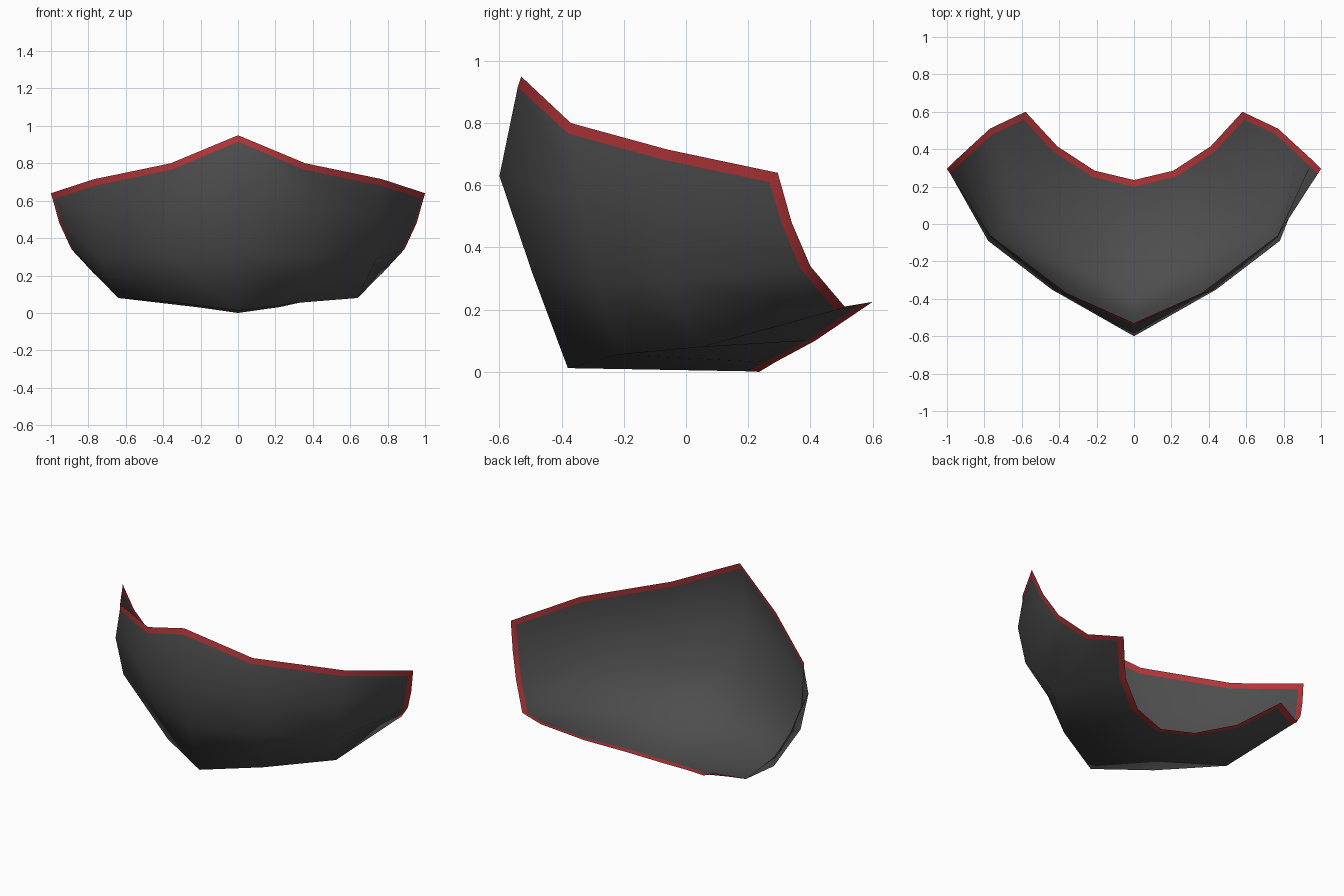
import bpy, bmesh

if "Cube" in bpy.data.objects:
    bpy.data.objects.remove(bpy.data.objects["Cube"])


def material(name, rgb):
    m = bpy.data.materials.new(name)
    m.diffuse_color = (*rgb, 1.0)
    m.use_nodes = True
    m.node_tree.nodes["Principled BSDF"].inputs["Base Color"].default_value = m.diffuse_color
    return m


# Half profile rows (centre line to side), from top rim down to the rear chin edge
rows = [
    [(0, -.53, .95), (.36, -.37, .80), (.77, -.06, .715), (1.0, .295, .64)],
    [(0, -.60, .63), (.44, -.35, .56), (.78, -.09, .515), (.955, .34, .48)],
    [(0, -.495, .32), (.39, -.29, .30), (.74, -.07, .29), (.89, .40, .34)],
    [(0, -.38, .012), (.33, -.22, .055), (.64, .05, .08), (.77, .51, .21)],
    [(0, .235, 0), (.21, .285, .03), (.41, .415, .10), (.58, .60, .225)],
]

bm = bmesh.new()

# Mask sheet: each row is mirrored across the centre and joined to the next
grid = []
for row in rows:
    full = [(-x, y, z) for x, y, z in reversed(row[1:])] + row
    grid.append([bm.verts.new(p) for p in full])
for upper, lower in zip(grid, grid[1:]):
    for i in range(len(upper) - 1):
        bm.faces.new((upper[i], lower[i], lower[i + 1], upper[i + 1]))
bm.normal_update()

# Trim band running all around the open edge
trim = bmesh.ops.inset_region(bm, faces=bm.faces[:], thickness=.035,
                              use_boundary=True, use_even_offset=True)["faces"]
for f in bm.faces:
    f.smooth = True
for f in trim:
    f.material_index = 1

mesh = bpy.data.meshes.new("face_guard")
bm.to_mesh(mesh)
bm.free()
mesh.materials.append(material("charcoal", (.075, .075, .075)))
mesh.materials.append(material("red trim", (.45, .035, .04)))
guard = bpy.data.objects.new("face_guard", mesh)
bpy.context.collection.objects.link(guard)
